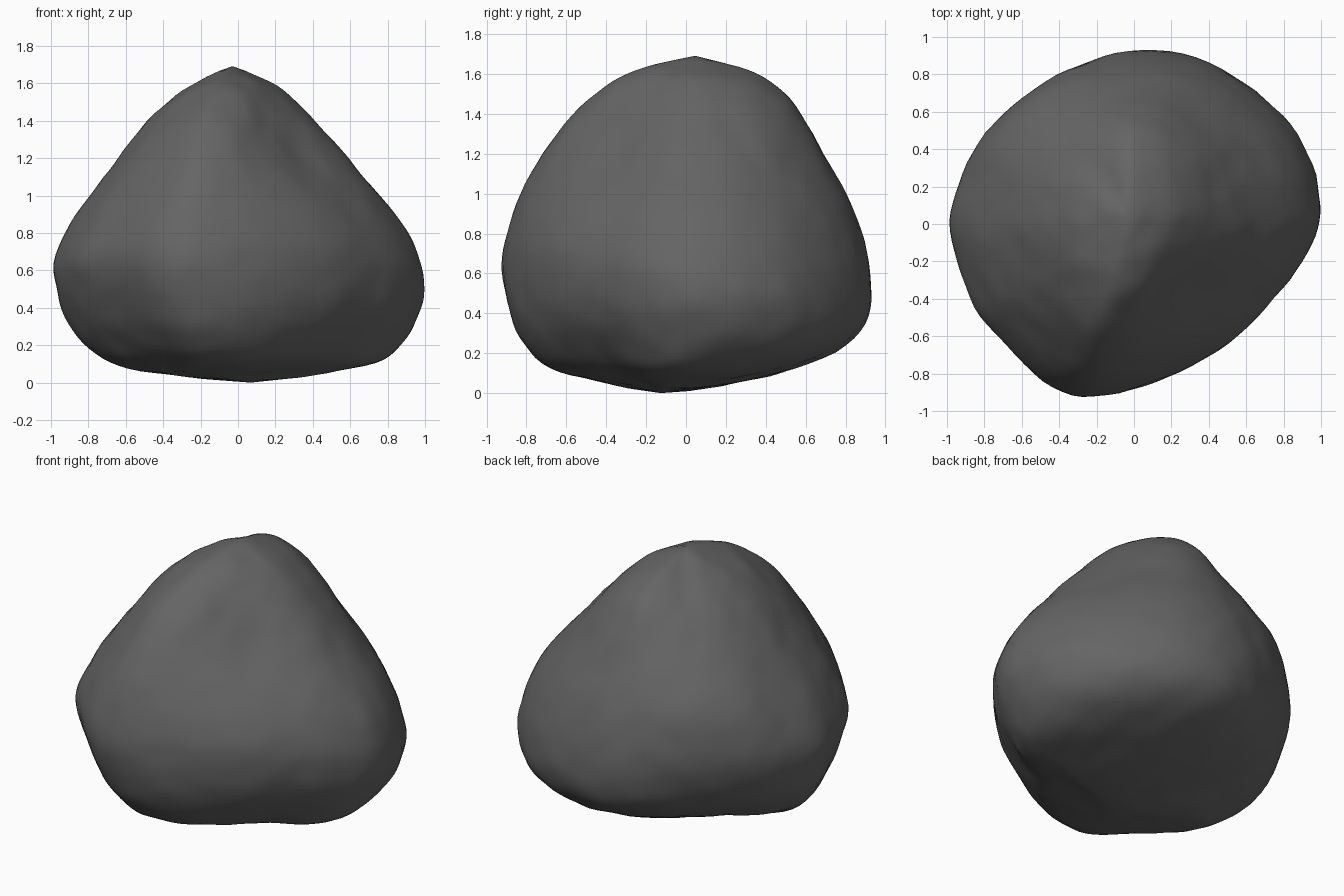
import bpy
import bmesh
from mathutils import Vector, noise

cube = bpy.data.objects.get("Cube")
if cube:
    bpy.data.objects.remove(cube, do_unlink=True)

# Widest outline of the boulder, anticlockwise from its left side
OUTLINE = [(1, .08), (.95, .32), (.83, .52), (.64, .7), (.4, .86), (.1, .94),
           (-.16, .9), (-.4, .8), (-.64, .62), (-.83, .44), (-.93, .22),
           (-1, .02), (-.94, -.2), (-.86, -.44), (-.7, -.62), (-.48, -.86),
           (-.28, -.93), (0, -.88), (.25, -.78), (.53, -.62), (.7, -.43),
           (.88, -.24), (.97, -.06)]

# Height, x range and y range of each section, then how far its corners swell:
# front left, back right, front right, back left
LEVELS = [(.05, -.5, .47, -.4, .25, -.25, -.25, -.15, .15),
          (.1, -.7, .75, -.69, .46, -.2, -.2, -.12, .12),
          (.2, -.84, .87, -.81, .77, -.1, -.12, -.1, .08),
          (.35, -.94, .96, -.9, .91, -.03, -.06, -.06, .04),
          (.5, -.98, 1, -.92, .93, 0, -.02, -.03, .01),
          (.65, -1, .97, -.94, .92, .02, .02, 0, 0),
          (.8, -.93, .91, -.91, .88, .04, .08, 0, 0),
          (1, -.8, .76, -.84, .8, -.02, .16, 0, 0),
          (1.2, -.64, .58, -.73, .68, -.15, .12, 0, .02),
          (1.4, -.5, .41, -.58, .58, -.1, 0, 0, .04),
          (1.55, -.33, .26, -.41, .46, 0, -.15, 0, 0),
          (1.62, -.2, .15, -.27, .32, 0, -.25, 0, 0)]
BOTTOM = (.08, -.14, -.01)
TOP = (-.03, .05, 1.705)
ROUNDING_LOSS = 1.02


def section(bm, z, x0, x1, y0, y1, front_left, back_right, front_right, back_left):
    """One ring: the outline fitted into the ranges, with its corners swollen."""
    cx, cy = (x0 + x1) / 2, (y0 + y1) / 2
    sx, sy = (x1 - x0) / 2, (y1 - y0) / 1.87
    ring = []
    for x, y in OUTLINE:
        if y < 0:
            swell = front_left if x > 0 else front_right
        else:
            swell = back_left if x > 0 else back_right
        diagonal = (2 * x * y / (x * x + y * y)) ** 2
        k = ROUNDING_LOSS * (1 + swell * diagonal)
        ring.append(bm.verts.new((cx + k * sx * x, cy + k * sy * y, z)))
    return ring


def cap(bm, ring, point):
    """Fan of triangles from a ring to a point."""
    tip = bm.verts.new(point)
    for a, b in zip(ring, ring[1:] + ring[:1]):
        bm.faces.new((a, b, tip))


# Loft the boulder
bm = bmesh.new()
rings = [section(bm, *level) for level in LEVELS]
for low, high in zip(rings, rings[1:]):
    for i in range(len(low)):
        j = (i + 1) % len(low)
        bm.faces.new((low[i], low[j], high[j], high[i]))
cap(bm, rings[0], BOTTOM)
cap(bm, rings[-1], TOP)
bmesh.ops.recalc_face_normals(bm, faces=bm.faces)
mesh = bpy.data.meshes.new("boulder")
bm.to_mesh(mesh)
bm.free()
boulder = bpy.data.objects.new("boulder", mesh)
bpy.context.collection.objects.link(boulder)
bpy.context.view_layer.objects.active = boulder
boulder.select_set(True)

# Round the surface
rounding = boulder.modifiers.new("rounding", 'SUBSURF')
rounding.levels = rounding.render_levels = 2
bpy.ops.object.modifier_apply(modifier=rounding.name)

# Weathered dents and bumps
moves = [v.normal * (.004 * noise.noise(v.co * 3) + .008 * noise.noise(v.co * 7))
         for v in mesh.vertices]
for v, move in zip(mesh.vertices, moves):
    v.co += move

# Stand it on the ground
ground = min(v.co.z for v in mesh.vertices)
for v in mesh.vertices:
    v.co -= Vector((0, 0, ground))
bpy.ops.object.shade_smooth()

# Dark grey stone
stone = bpy.data.materials.new("dark grey stone")
stone.use_nodes = True
grey = (.13, .13, .13, 1)
stone.diffuse_color = grey
stone.node_tree.nodes["Principled BSDF"].inputs["Base Color"].default_value = grey
mesh.materials.append(stone)
